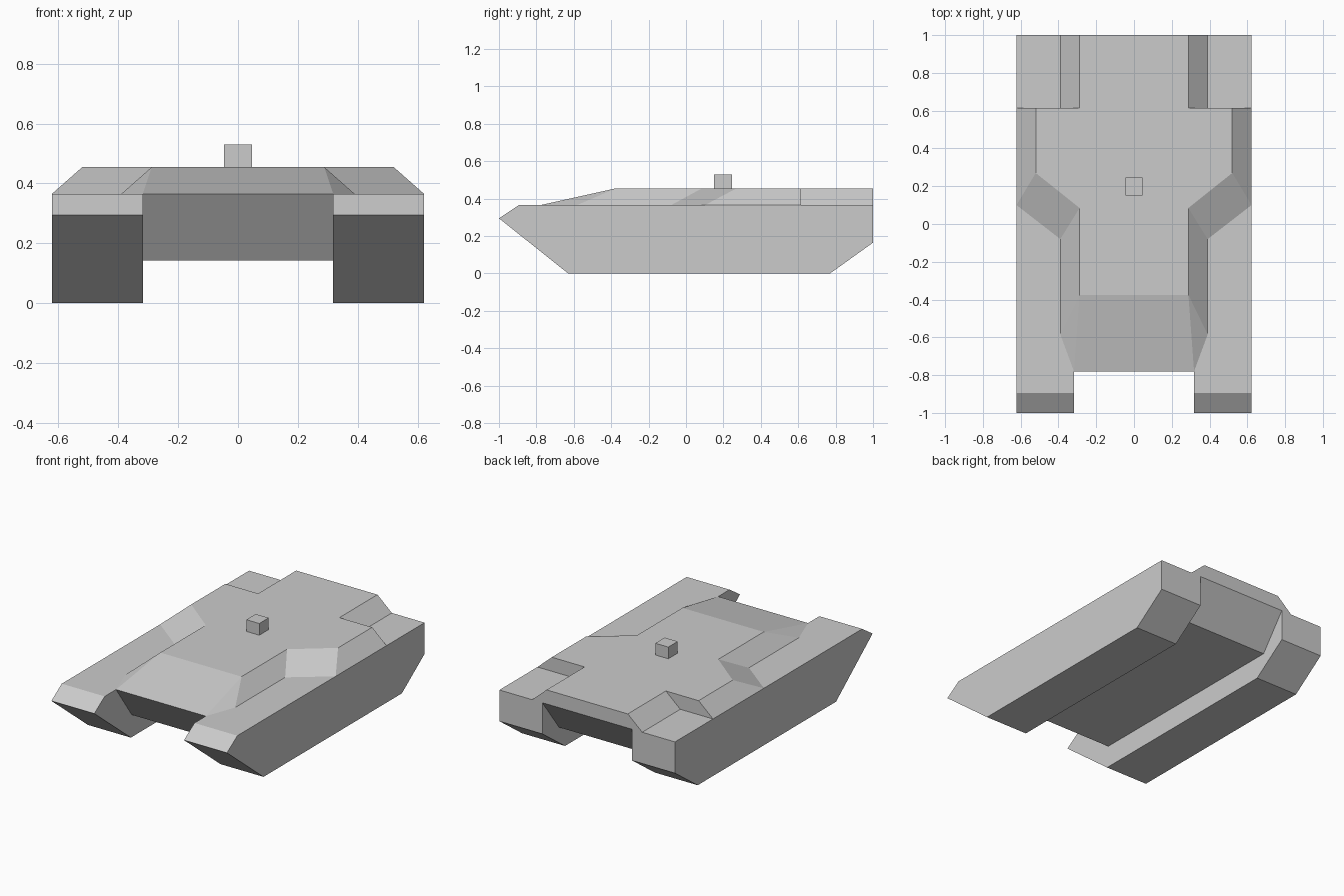
import bpy, bmesh

if "Cube" in bpy.data.objects:
    bpy.data.objects.remove(bpy.data.objects["Cube"])


def finish(name, bm):
    bmesh.ops.remove_doubles(bm, verts=bm.verts[:], dist=0.0005)
    bmesh.ops.recalc_face_normals(bm, faces=bm.faces[:])
    mesh = bpy.data.meshes.new(name)
    bm.to_mesh(mesh)
    bm.free()
    obj = bpy.data.objects.new(name, mesh)
    bpy.context.collection.objects.link(obj)
    return obj


def loft(name, lower, upper):
    """Closed solid between two outlines with matching point counts."""
    bm = bmesh.new()
    a = [bm.verts.new(p) for p in lower]
    b = [bm.verts.new(p) for p in upper]
    bm.faces.new(a)
    bm.faces.new(b)
    for i in range(len(a)):
        j = (i + 1) % len(a)
        bm.faces.new((a[i], a[j], b[j], b[i]))
    return finish(name, bm)


def extrude_side(name, profile, x0, x1):
    return loft(name, [(x0, y, z) for y, z in profile],
                [(x1, y, z) for y, z in profile])


def symmetric(half, z):
    """Right half outline mirrored into a full loop at height z."""
    return [(x, y, z) for x, y in half] + [(-x, y, z) for x, y in reversed(half)]


DECK, ROOF = 0.365, 0.455

# Track housings
track = [(-1, 0.295), (-0.63, 0), (0.77, 0), (1, 0.165), (1, DECK), (-0.895, DECK)]
for side, s in (("right", 1), ("left", -1)):
    extrude_side(side + "_track_housing", track, s * 0.318, s * 0.622)

# Belly between the tracks
belly = [(-0.78, DECK), (-0.62, 0.142), (0.83, 0.142), (1, DECK)]
extrude_side("belly", belly, -0.318, 0.318)

# Raised upper hull with sloped edges; doubled roof corner makes the nose facet
base = [(0.39, 1), (0.39, 0.615), (0.622, 0.615), (0.622, 0.10),
        (0.39, -0.08), (0.39, -0.585), (0.318, -0.78)]
roof = [(0.288, 1), (0.288, 0.615), (0.52, 0.615), (0.52, 0.27),
        (0.288, 0.085), (0.288, -0.375), (0.288, -0.375)]
bm = bmesh.new()
lo = [bm.verts.new(p) for p in symmetric(base, DECK)]
hi = [bm.verts.new(p) for p in symmetric(roof, ROOF)]
n = len(lo)
for i in range(n):
    j = (i + 1) % n
    bm.faces.new((lo[i], lo[j], hi[j], hi[i]))
bm.faces.new(hi)
bm.faces.new(list(reversed(lo)))
finish("upper_hull", bm)

# Small roof block
block = [(0.15, ROOF), (0.245, ROOF), (0.245, 0.53), (0.15, 0.53)]
extrude_side("roof_block", block, -0.046, 0.046)
